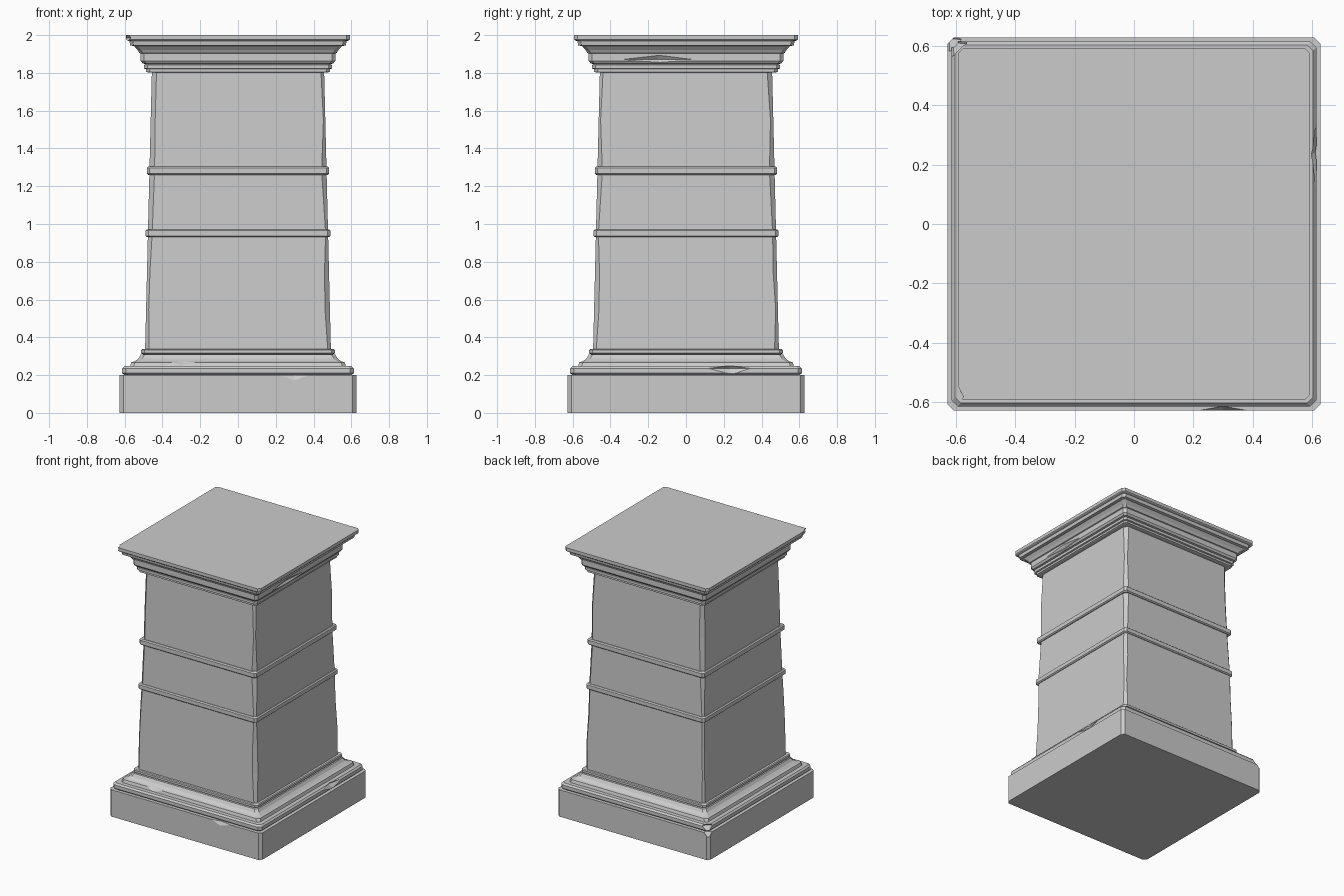
import bpy, bmesh, random
from mathutils import Matrix, Vector

if "Cube" in bpy.data.objects:
    bpy.data.objects.remove(bpy.data.objects["Cube"])

random.seed(4)


def loft(name, profile, wear=0.0):
    """Stack square rings with clipped corners. profile: (half width, z, corner clip)."""
    bm = bmesh.new()
    rings = []
    for h, z, c in profile:
        ring = []
        for sx, sy in ((1, -1), (1, 1), (-1, 1), (-1, -1)):
            k = c + random.uniform(0, wear)
            pts = [(sx * h, sy * (h - k)), (sx * (h - k), sy * h)]
            if sx * sy < 0:
                pts.reverse()
            ring += [bm.verts.new((x, y, z)) for x, y in pts]
        rings.append(ring)
    for a, b in zip(rings, rings[1:]):
        for i in range(8):
            j = (i + 1) % 8
            bm.faces.new((a[i], a[j], b[j], b[i]))
    bm.faces.new(rings[0][::-1])
    bm.faces.new(rings[-1])
    bmesh.ops.recalc_face_normals(bm, faces=bm.faces)
    return finish(name, bm)


def finish(name, bm):
    me = bpy.data.meshes.new(name)
    bm.to_mesh(me)
    bm.free()
    ob = bpy.data.objects.new(name, me)
    bpy.context.collection.objects.link(ob)
    return ob


def chip(target, centre, size):
    """Knock a diamond-shaped chip out of an edge."""
    bm = bmesh.new()
    axes = [Vector(v) for v in ((1, 0, 0), (0, 1, 0), (-1, 0, 0), (0, -1, 0))]
    mid = [bm.verts.new(v) for v in axes]
    up, down = bm.verts.new((0.1, 0.05, 1)), bm.verts.new((-0.05, 0.1, -1))
    for i in range(4):
        j = (i + 1) % 4
        bm.faces.new((mid[i], mid[j], up))
        bm.faces.new((mid[j], mid[i], down))
    bmesh.ops.transform(bm, verts=bm.verts,
                        matrix=Matrix.Translation(centre) @ Matrix.Diagonal((*size, 1)))
    cutter = finish("chip_cutter", bm)
    cutter.hide_render = True
    mod = target.modifiers.new("chip", 'BOOLEAN')
    mod.operation = 'DIFFERENCE'
    mod.solver = 'EXACT'
    mod.object = cutter
    bpy.context.view_layer.objects.active = target
    bpy.ops.object.modifier_apply(modifier=mod.name)
    bpy.data.objects.remove(cutter)


# Plinth block
plinth = loft("plinth", [(0.627, 0, 0.02), (0.627, 0.2, 0.02)])

# Stepped base moulding
base = loft("base_moulding", [(h, z, 0.02) for h, z in (
    (0.602, 0.2), (0.613, 0.21), (0.613, 0.235), (0.602, 0.247), (0.572, 0.247),
    (0.565, 0.268), (0.548, 0.272), (0.528, 0.287), (0.515, 0.308), (0.502, 0.31),
    (0.514, 0.316), (0.514, 0.332), (0.508, 0.337))])

# Tapering shaft with worn corners
shaft = loft("shaft", [(0.492 - 0.036 * (z - 0.33) / 1.48, z, 0.01)
                       for z in (0.33, 0.55, 0.75, 0.95, 1.28, 1.55, 1.82)], wear=0.018)

# Two raised bands around the shaft
for name, h, z0, z1 in (("lower_band", 0.489, 0.93, 0.972), ("upper_band", 0.483, 1.26, 1.304)):
    loft(name, [(h - 0.008, z0, 0.014), (h, z0 + 0.007, 0.014),
                (h, z1 - 0.007, 0.014), (h - 0.008, z1, 0.014)])

# Flared cornice with a flat top slab
cornice = loft("cornice", [(h, z, 0.018) for h, z in (
    (0.475, 1.802), (0.487, 1.806), (0.487, 1.82), (0.498, 1.823), (0.498, 1.842),
    (0.488, 1.846), (0.505, 1.85), (0.515, 1.864), (0.515, 1.902), (0.522, 1.905),
    (0.532, 1.922), (0.55, 1.942), (0.571, 1.945), (0.575, 1.968), (0.588, 1.972),
    (0.592, 1.976), (0.592, 2.0))])

# Chips broken from the edges
chip(plinth, (0.30, -0.63, 0.205), (0.11, 0.02, 0.035))
chip(plinth, (-0.62, 0.62, 0.2), (0.04, 0.04, 0.04))
chip(base, (-0.29, -0.575, 0.272), (0.12, 0.03, 0.025))
chip(base, (0.615, 0.23, 0.236), (0.03, 0.12, 0.033))
chip(base, (-0.605, 0.605, 0.235), (0.05, 0.05, 0.04))
chip(cornice, (0.52, -0.15, 1.872), (0.022, 0.23, 0.03))
chip(cornice, (-0.592, -0.582, 1.985), (0.03, 0.06, 0.035))
